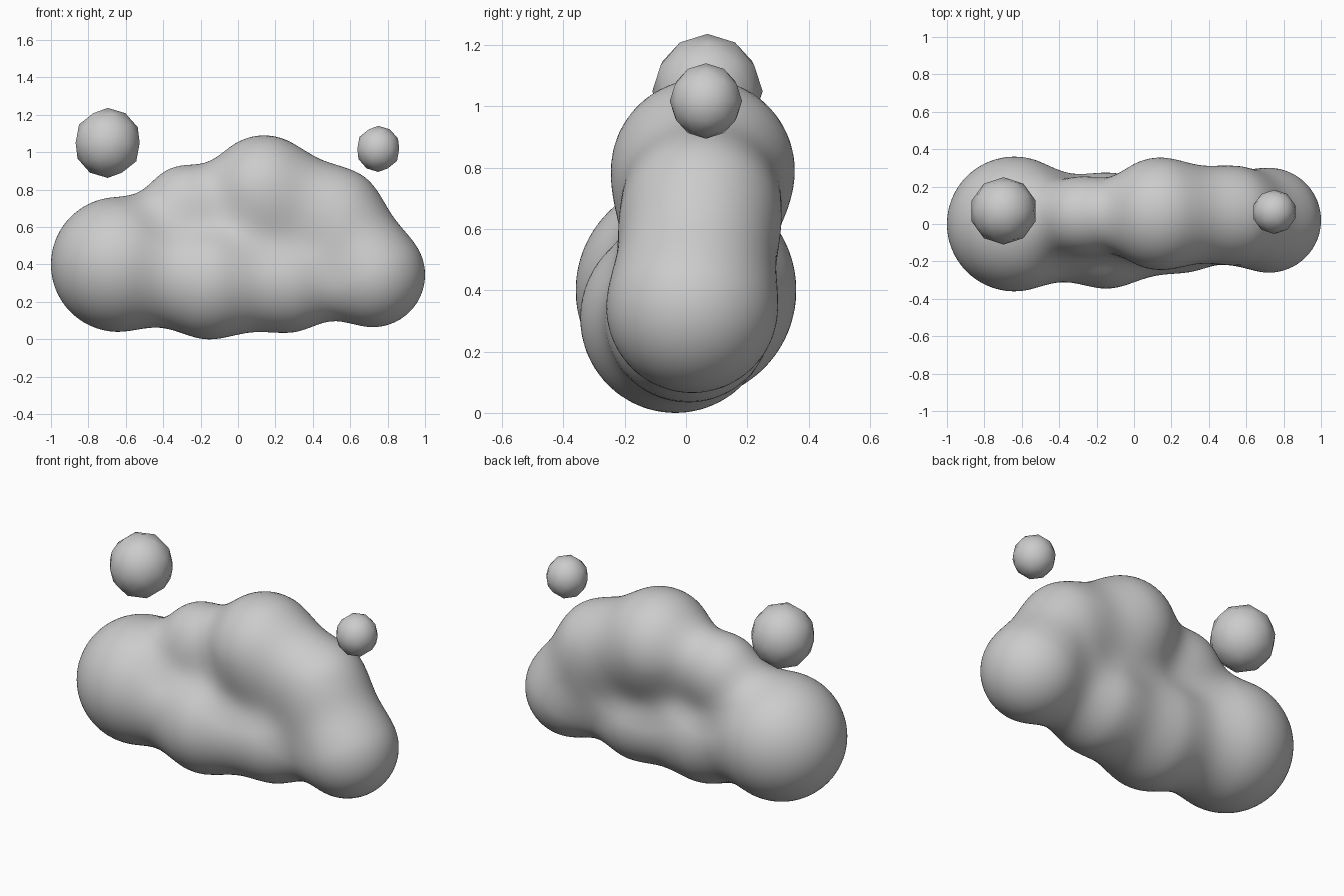
import bpy, bmesh
from mathutils import Vector, Matrix

if "Cube" in bpy.data.objects:
    bpy.data.objects.remove(bpy.data.objects["Cube"])

# Lobes of the cloud: centre and radius
LOBES = [(Vector(c), r) for c, r in [
    ((-0.64, 0.0, 0.40), 0.36),      # big left lobe
    ((-0.15, -0.035, 0.31), 0.31),   # lower middle
    ((0.26, 0.01, 0.305), 0.27),     # lower right of middle
    ((0.72, 0.02, 0.345), 0.28),     # lower right end
    ((0.52, 0.05, 0.66), 0.26),      # right shoulder
    ((0.14, 0.055, 0.79), 0.30),     # top lobe
    ((-0.29, 0.05, 0.735), 0.19),    # upper left bump
]]
BLEND = 0.2


def field(p):
    """Distance and gradient of the softly blended lobes."""
    dist, grad = None, None
    for c, r in LOBES:
        v = p - c
        length = max(v.length, 1e-6)
        d, g = length - r, v / length
        if dist is None:
            dist, grad = d, g
            continue
        h = min(1.0, max(0.0, 0.5 + 0.5 * (dist - d) / BLEND))
        dist = dist + (d - dist) * h - BLEND * h * (1 - h)
        grad = grad.lerp(g, h)
    return dist, grad


def project(bm):
    for v in bm.verts:
        d, g = field(v.co)
        v.co -= g * (d / max(g.length_squared, 0.3))


def finish(bm, name):
    for f in bm.faces:
        f.smooth = True
    bmesh.ops.recalc_face_normals(bm, faces=bm.faces[:])
    me = bpy.data.meshes.new(name)
    bm.to_mesh(me)
    bm.free()
    ob = bpy.data.objects.new(name, me)
    bpy.context.collection.objects.link(ob)
    return ob


# Cloud body: an egg shrunk onto the blended lobes
bm = bmesh.new()
bmesh.ops.create_icosphere(bm, subdivisions=6, radius=1)
for v in bm.verts:
    v.co = Vector((v.co.x * 1.05, v.co.y * 0.42, v.co.z * 0.55 + 0.5))
for i in range(12):
    project(bm)
    for j in range(2):
        bmesh.ops.smooth_vert(bm, verts=bm.verts[:], factor=0.5,
                              use_axis_x=True, use_axis_y=True, use_axis_z=True)
for i in range(4):
    project(bm)
finish(bm, "cloud_body")


# Small floating puffs
def puff(name, centre, size):
    bm = bmesh.new()
    m = Matrix.Translation(centre) @ Matrix.Diagonal((*size, 1.0))
    bmesh.ops.create_icosphere(bm, subdivisions=2, radius=1, matrix=m)
    finish(bm, name)


puff("left_puff", (-0.697, 0.07, 1.05), (0.18, 0.18, 0.187))
puff("right_puff", (0.75, 0.065, 1.018), (0.118, 0.118, 0.123))
